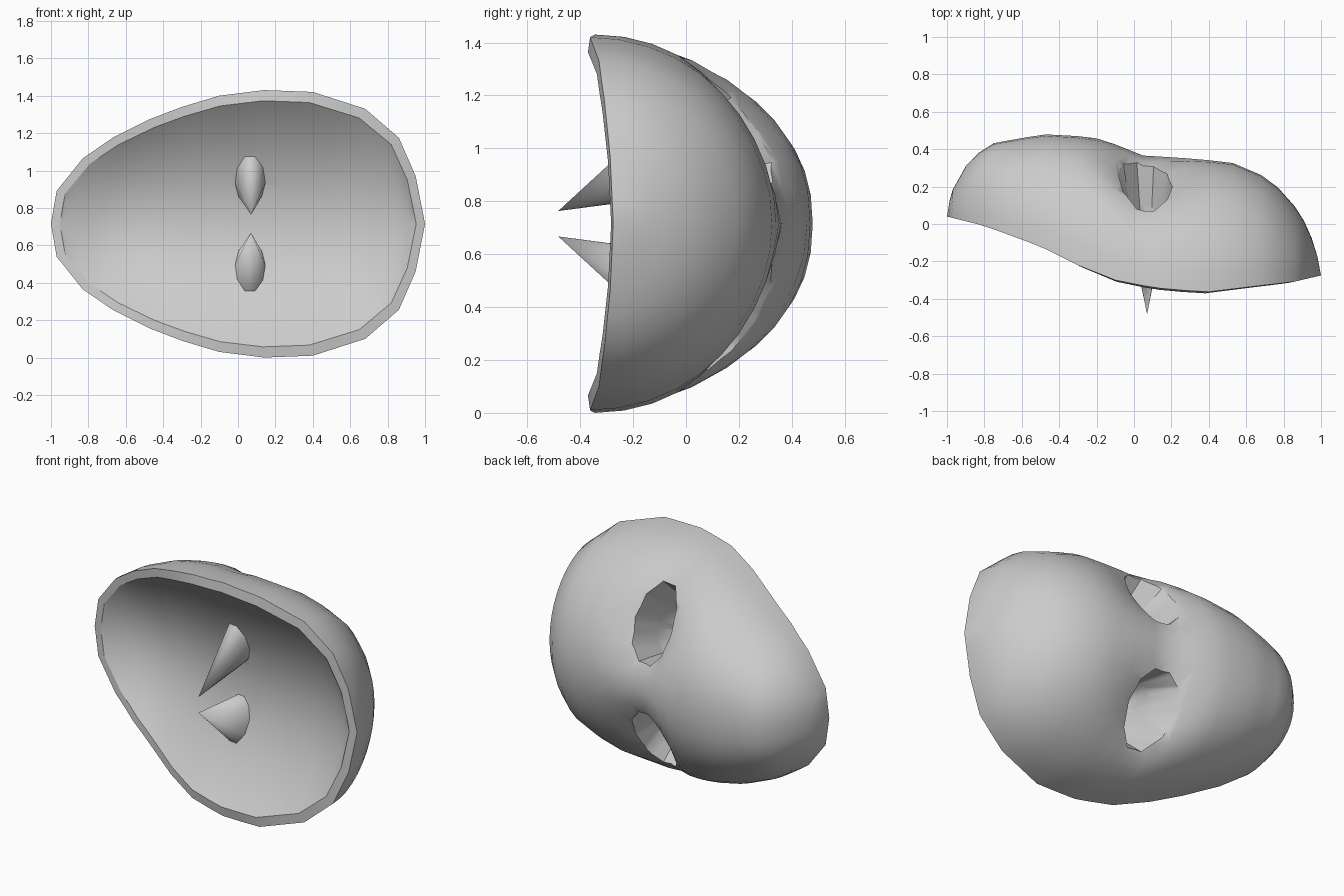
import bpy, bmesh, math
from mathutils import Vector

if "Cube" in bpy.data.objects:
    bpy.data.objects.remove(bpy.data.objects["Cube"])

MID = 0.715          # height of the mirror plane
SEGS = 20            # steps across the dome

# half-width of the egg outline, rim depth, dome crest and hollow depth along x
WIDTH = [(-1, 0), (-.97, .175), (-.83, .35), (-.67, .46), (-.47, .56), (-.3, .625), (-.1, .685),
         (.14, .715), (.4, .705), (.68, .615), (.86, .46), (.95, .255), (1, 0)]
RIM = [(-1, .04), (-.8, -.01), (-.5, -.12), (-.3, -.22), (-.1, -.3), (.1, -.34),
       (.38, -.365), (.67, -.33), (.85, -.31), (1, -.275)]
CREST = [(-1, .04), (-.98, .16), (-.93, .27), (-.86, .36), (-.76, .43), (-.6, .46), (-.43, .485),
         (-.17, .455), (.05, .37), (.2, .36), (.52, .33), (.73, .24), (.89, .06), (.97, -.12), (1, -.275)]
HOLLOW = [(-1, 0), (-.7, .15), (-.4, .24), (0, .29), (.4, .285), (.7, .2), (.9, .09), (1, 0)]
FULLNESS = [(-1, .88), (-.15, .88), (.1, 1), (1, 1)]
EXTRA_STATIONS = {-.985, -.9, -.75, -.57, -.2, -.03, .05, .27, .53, .77, .91, .98}


def sample(table, x):
    for (x0, v0), (x1, v1) in zip(table, table[1:]):
        if x <= x1:
            return v0 + (v1 - v0) * (x - x0) / (x1 - x0)
    return table[-1][1]


def outer(x, a):
    w, r, c, q = (sample(t, x) for t in (WIDTH, RIM, CREST, FULLNESS))
    h = w * math.copysign(abs(math.cos(a)) ** q, math.cos(a))
    # dip in the dome around each eye
    dip = .13 * math.exp(-((x - .06) ** 2 + (abs(h) - .37) ** 2) / .04) * math.sin(a)
    return Vector((x, r + (c - r) * math.sin(a) - dip, MID + h))


def inner(x, a):
    y = sample(RIM, x) - .008 + sample(HOLLOW, x) * math.sin(a) ** 2
    return Vector((x * .953, y, MID + .92 * sample(WIDTH, x) * math.cos(a)))


def finish(name, bm, mat):
    bmesh.ops.remove_doubles(bm, verts=bm.verts, dist=1e-5)
    bmesh.ops.dissolve_degenerate(bm, edges=bm.edges, dist=1e-5)
    bmesh.ops.recalc_face_normals(bm, faces=bm.faces)
    mesh = bpy.data.meshes.new(name)
    bm.to_mesh(mesh)
    bm.free()
    mesh.materials.append(mat)
    obj = bpy.data.objects.new(name, mesh)
    bpy.context.collection.objects.link(obj)
    return obj


def smooth(obj, angle):
    bpy.ops.object.select_all(action="DESELECT")
    obj.select_set(True)
    bpy.context.view_layer.objects.active = obj
    bpy.ops.object.shade_smooth_by_angle(angle=math.radians(angle))


grey = bpy.data.materials.new("light_grey")
grey.use_nodes = True
grey.diffuse_color = (.6, .6, .6, 1)
grey.node_tree.nodes["Principled BSDF"].inputs["Base Color"].default_value = (.6, .6, .6, 1)

# thick mask shell: outer dome, shallow hollow and the rim joining them
bm = bmesh.new()
stations = sorted({x for x, _ in WIDTH} | EXTRA_STATIONS)
angles = [math.pi * i / SEGS for i in range(SEGS + 1)]
loops = [[bm.verts.new(outer(x, a)) for a in angles] +
         [bm.verts.new(inner(x, a)) for a in reversed(angles)] for x in stations]
for p, q in zip(loops, loops[1:]):
    for i in range(len(p)):
        j = (i + 1) % len(p)
        bm.faces.new((p[i], p[j], q[j], q[i]))
    # crisp edges on both sides of the rim
    for i in (0, SEGS, SEGS + 1, -1):
        bm.edges.get((p[i], q[i])).smooth = False
shell = finish("mask_shell", bm, grey)


# eye pockets: cones running from an oval on the dome to a tip in front of the hollow
def pocket_ring(side, scale, n=10):
    tip = Vector((.07, -.483, MID + side * .048))
    ring = []
    for k in range(n):
        a = 2 * math.pi * k / n
        x, h = .06 + .145 * math.cos(a), .355 + .21 * math.sin(a)
        p = outer(x, math.acos(min(1, h / sample(WIDTH, x)) ** (1 / sample(FULLNESS, x))))
        p.z = MID + side * (p.z - MID)
        ring.append(tip + (p - tip) * scale)
    return tip, ring


def pocket(name, side, scale, capped):
    tip, ring = pocket_ring(side, scale)
    bm = bmesh.new()
    top = bm.verts.new(tip)
    vs = [bm.verts.new(p) for p in ring]
    for k in range(len(vs)):
        bm.faces.new((vs[k - 1], vs[k], top))
    if capped:
        base = bm.verts.new(sum(ring, Vector()) / len(ring) + Vector((0, .2, side * .15)))
        for k in range(len(vs)):
            bm.faces.new((vs[k], vs[k - 1], base))
    return finish(name, bm, grey)


for side, label in ((1, "upper"), (-1, "lower")):
    cutter = pocket(label + "_eye_cutter", side, 1.12, True)
    cutter.hide_render = True
    cut = shell.modifiers.new(label + "_eye", "BOOLEAN")
    cut.operation = "DIFFERENCE"
    cut.solver = "EXACT"
    cut.object = cutter
    bpy.context.view_layer.objects.active = shell
    bpy.ops.object.modifier_apply(modifier=cut.name)
    bpy.data.objects.remove(cutter)
    smooth(pocket(label + "_eye_pocket", side, .72, False), 120)

smooth(shell, 52)
